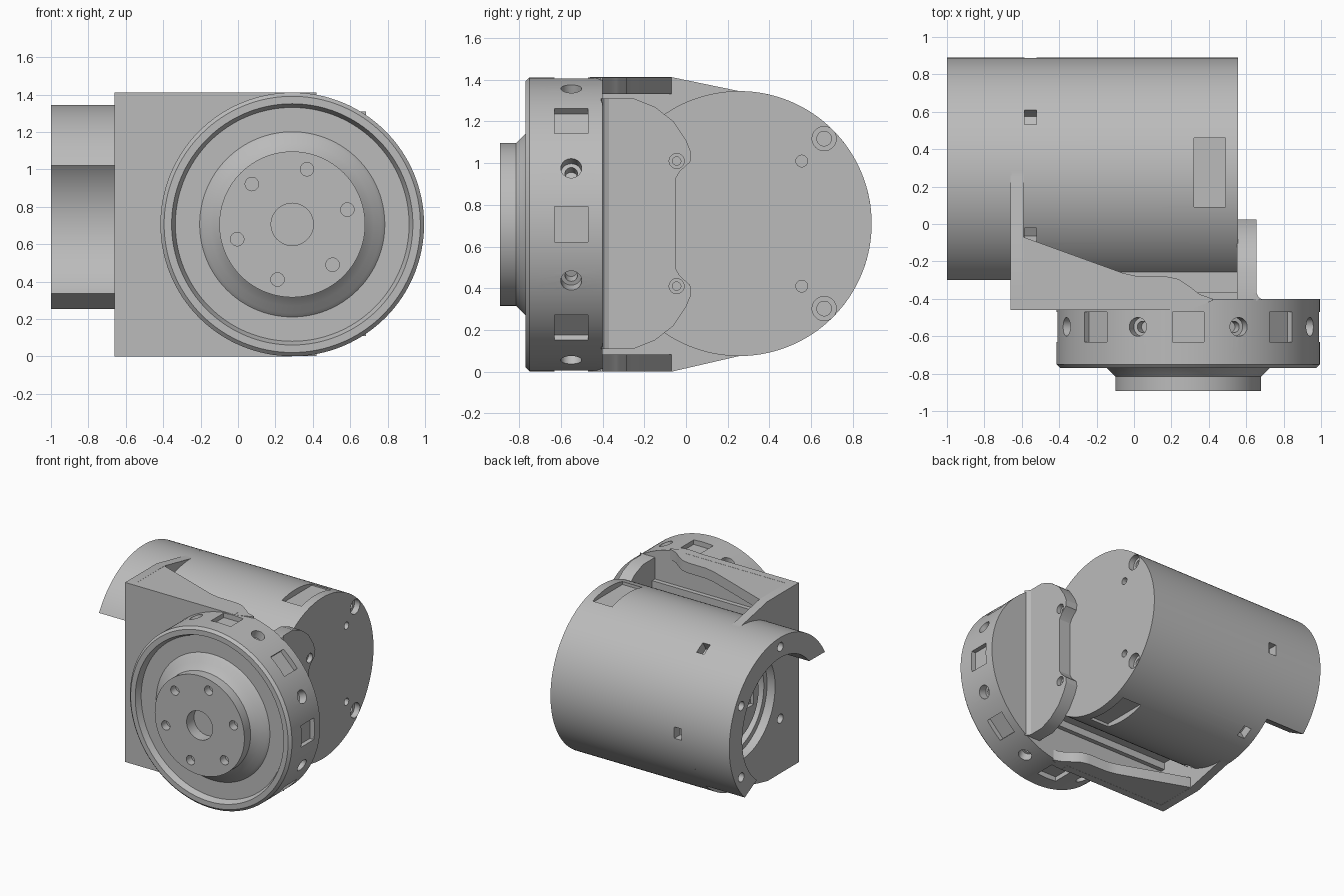
import bpy, bmesh
from math import sin, cos, pi, radians
from mathutils import Matrix, Vector

cube = bpy.data.objects.get("Cube")
if cube:
    bpy.data.objects.remove(cube, do_unlink=True)

grey = bpy.data.materials.new("machined_grey")
grey.use_nodes = True
grey.diffuse_color = (0.5, 0.5, 0.5, 1)
grey.node_tree.nodes["Principled BSDF"].inputs["Base Color"].default_value = (0.5, 0.5, 0.5, 1)

parts = []
BODY_Y, BODY_Z, BODY_R = 0.255, 0.71, 0.635      # body axis runs along x
HEAD_X, HEAD_Z, HEAD_R = 0.29, 0.706, 0.705      # head axis runs along y


def finish(name, bm):
    bmesh.ops.recalc_face_normals(bm, faces=bm.faces)
    mesh = bpy.data.meshes.new(name)
    bm.to_mesh(mesh)
    bm.free()
    mesh.materials.append(grey)
    obj = bpy.data.objects.new(name, mesh)
    bpy.context.collection.objects.link(obj)
    parts.append(obj)
    return obj


def add_box(bm, lo, hi, turn=Matrix()):
    lo, hi = Vector(lo), Vector(hi)
    scale = Matrix.Diagonal((*(hi - lo), 1))
    bmesh.ops.create_cube(bm, size=1, matrix=turn @ Matrix.Translation((lo + hi) / 2) @ scale)


def add_rod(bm, start, end, r, sides=32):
    start, end = Vector(start), Vector(end)
    axis = end - start
    place = Matrix.Translation((start + end) / 2) @ axis.to_track_quat('Z', 'Y').to_matrix().to_4x4()
    bmesh.ops.create_cone(bm, cap_ends=True, segments=sides, radius1=r, radius2=r,
                          depth=axis.length, matrix=place)


def prism(name, outline, axis, lo, hi):
    """Extrude a 2D outline along x (points are y, z) or along z (points are x, y)."""
    bm = bmesh.new()
    pts = [(lo, a, b) if axis == 'x' else (a, b, lo) for a, b in outline]
    face = bm.faces.new([bm.verts.new(p) for p in pts])
    new = bmesh.ops.extrude_face_region(bm, geom=[face])["geom"]
    step = (hi - lo, 0, 0) if axis == 'x' else (0, 0, hi - lo)
    bmesh.ops.translate(bm, vec=step, verts=[v for v in new if isinstance(v, bmesh.types.BMVert)])
    return finish(name, bm)


def arc(r, start, end, n=48):
    """Points (y, z) on a circle round the body axis, angles in degrees from +y."""
    angles = [radians(start + (end - start) * i / n) for i in range(n + 1)]
    return [(BODY_Y + r * cos(a), BODY_Z + r * sin(a)) for a in angles]


def polar(x, r, deg):
    return (x, *arc(r, deg, deg, 1)[0])


def cut(obj, bm):
    tool = finish("cutter", bm)
    parts.remove(tool)
    tool.hide_render = True
    mod = obj.modifiers.new("cut", 'BOOLEAN')
    mod.operation, mod.solver, mod.object = 'DIFFERENCE', 'EXACT', tool
    mod.use_self = True
    bpy.context.view_layer.update()
    result = bpy.data.meshes.new_from_object(obj.evaluated_get(bpy.context.evaluated_depsgraph_get()))
    obj.modifiers.clear()
    obj.data = result
    bpy.data.objects.remove(tool, do_unlink=True)


# Motor body: cylinder with end screws, label pockets, rim notches and rear pocket
bm = bmesh.new()
add_rod(bm, (-0.59, BODY_Y, BODY_Z), (0.556, BODY_Y, BODY_Z), BODY_R, 128)
body = finish("motor_body", bm)
bm = bmesh.new()
for side in (-45, 45):
    add_rod(bm, polar(0.51, 0.576, side), polar(0.6, 0.576, side), 0.058)
    add_rod(bm, polar(0.47, 0.576, side), polar(0.53, 0.576, side), 0.035)
    add_rod(bm, polar(0.52, 0.424, side), polar(0.6, 0.424, side), 0.028)
for lo, hi in ((1.3, 1.4), (0.02, 0.12)):
    add_box(bm, (0.32, 0.09, lo), (0.49, 0.46, hi))
centre = Matrix.Translation((0, BODY_Y, BODY_Z))
for k in range(6):
    add_box(bm, (-0.585, 0.56, -0.045), (-0.52, 0.7, 0.045), centre @ Matrix.Rotation(k * pi / 3, 4, 'X'))
add_rod(bm, (-0.7, BODY_Y, BODY_Z), (-0.54, BODY_Y, BODY_Z), 0.38, 64)
cut(body, bm)

# End plate wrapped round the body
outline = [(-0.46, 0), (-0.07, 0)] + arc(BODY_R, -90, 90, 64) + [(-0.07, 1.412), (-0.46, 1.412)]
plate = prism("end_plate", outline, 'x', -0.66, -0.59)
bm = bmesh.new()
add_rod(bm, (-0.7, BODY_Y, BODY_Z), (-0.5, BODY_Y, BODY_Z), 0.42, 64)
for deg in (150, 210):
    add_rod(bm, polar(-0.7, 0.56, deg), polar(-0.61, 0.56, deg), 0.035)
cut(plate, bm)

# Connector inside the rear pocket
bm = bmesh.new()
add_rod(bm, (-0.6, BODY_Y, BODY_Z), (-0.53, BODY_Y, BODY_Z), 0.3, 64)
connector = finish("rear_connector", bm)
bm = bmesh.new()
for k in range(4):
    add_box(bm, (-0.65, 0.16, -0.09), (-0.57, 0.24, 0.09), centre @ Matrix.Rotation(k * pi / 2, 4, 'X'))
cut(connector, bm)

# Partial shell collar behind the end plate
collar = prism("rear_collar", arc(BODY_R, -45.8, 150.8, 80) + arc(0.475, 139, -52, 80), 'x', -1, -0.655)
bm = bmesh.new()
for deg in (-30, 30, 90):
    add_rod(bm, polar(-1.1, 0.56, deg), polar(-0.9, 0.56, deg), 0.035)
cut(collar, bm)

# Saddle joining the body to the front plate
bm = bmesh.new()
add_box(bm, (-0.6, -0.41, 0.335), (0.555, -0.2, 1.085))
add_box(bm, (-0.6, -0.41, 0.28), (0.555, -0.365, 1.14))
finish("saddle", bm)

# Front plate and the two curved flanges
bm = bmesh.new()
add_box(bm, (-0.66, -0.46, 0), (HEAD_X, -0.4, 1.412))
finish("front_plate", bm)
flange = [(-0.6, -0.46), (-0.6, -0.07), (-0.59, -0.07), (-0.06, -0.262), (0.02, -0.28), (0.18, -0.282),
          (0.24, -0.295), (0.3, -0.335), (0.35, -0.375), (0.42, -0.4), (0.42, -0.41), (0.29, -0.46)]
prism("top_flange", flange, 'z', 1.33, 1.411)
prism("bottom_flange", flange, 'z', 0.001, 0.083)

# Side tab: half outline mirrored about the body height
half = [(-0.41, 0.6), (-0.25, 0.6), (-0.15, 0.56), (-0.06, 0.49), (0, 0.4), (0.025, 0.34),
        (0.02, 0.295), (-0.03, 0.25), (-0.05, 0.215)]
tab_outline = [(y, BODY_Z + h) for y, h in half] + [(y, BODY_Z - h) for y, h in reversed(half)]
tab = prism("side_tab", tab_outline, 'x', 0.55, 0.655)
bm = bmesh.new()
for deg in (135, 225):
    add_rod(bm, polar(0.62, 0.424, deg), polar(0.7, 0.424, deg), 0.036)
    add_rod(bm, polar(0.58, 0.424, deg), polar(0.64, 0.424, deg), 0.02)
cut(tab, bm)
prism("tab_fillet", [(0.64, -0.41), (0.685, -0.405), (0.665, -0.39), (0.655, -0.37), (0.64, -0.37)],
      'z', 0.11, 1.31)

# Round output head, turned from a profile of (radius, y)
profile = [(0, -0.4), (HEAD_R, -0.4), (HEAD_R, -0.75), (0.685, -0.77), (0.645, -0.77), (0.625, -0.725),
           (0.495, -0.725), (0.475, -0.745), (0.435, -0.77), (0.39, -0.815), (0.39, -0.892), (0, -0.892)]
bm = bmesh.new()
verts = [bm.verts.new((HEAD_X + r, y, HEAD_Z)) for r, y in profile]
edges = [bm.edges.new(pair) for pair in zip(verts, verts[1:])]
bmesh.ops.spin(bm, geom=verts + edges, cent=(HEAD_X, 0, HEAD_Z), axis=(0, 1, 0), angle=2 * pi, steps=128)
bmesh.ops.remove_doubles(bm, verts=bm.verts, dist=0.0005)
bmesh.ops.dissolve_degenerate(bm, edges=bm.edges, dist=0.0001)
head = finish("output_head", bm)


def on_head(r, y, deg):
    a = radians(deg)
    return (HEAD_X + r * cos(a), y, HEAD_Z + r * sin(a))


bm = bmesh.new()
add_rod(bm, (HEAD_X, -0.95, HEAD_Z), (HEAD_X, -0.8, HEAD_Z), 0.113, 48)
for k in range(6):
    deg = 15 + 60 * k
    add_rod(bm, on_head(0.305, -0.95, deg), on_head(0.305, -0.83, deg), 0.036)
hub = Matrix.Translation((HEAD_X, 0, HEAD_Z))
for k in range(8):
    add_box(bm, (0.665, -0.63, -0.085), (0.8, -0.47, 0.085), hub @ Matrix.Rotation(k * pi / 4, 4, 'Y'))
    deg = 22.5 + 45 * k
    add_rod(bm, on_head(0.64, -0.55, deg), on_head(0.8, -0.55, deg), 0.05)
    add_rod(bm, on_head(0.58, -0.55, deg), on_head(0.66, -0.55, deg), 0.03)
cut(head, bm)

# Smooth the round surfaces while keeping the machined edges sharp
bpy.ops.object.select_all(action='DESELECT')
for obj in parts:
    obj.select_set(True)
bpy.context.view_layer.objects.active = head
bpy.ops.object.shade_smooth_by_angle(angle=radians(25))
